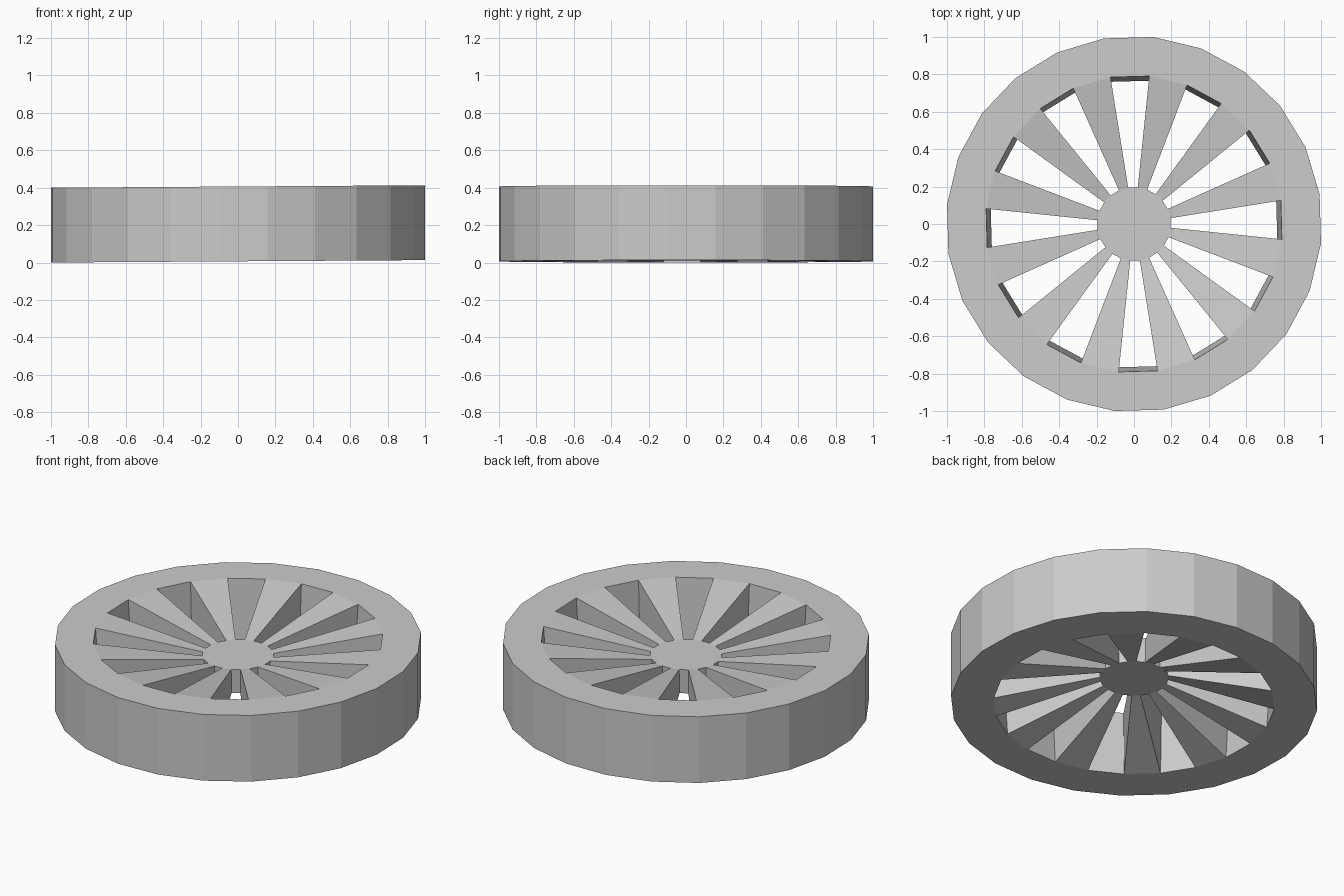
import bpy
import bmesh
from math import radians, cos, sin

if "Cube" in bpy.data.objects:
    bpy.data.objects.remove(bpy.data.objects["Cube"], do_unlink=True)

SIDES = 24
TURN = radians(1.6)      # small spin of the whole wheel
LEAN = 0.0065            # slight tilt: height gained per unit of x

grey = bpy.data.materials.new("plain grey")
grey.use_nodes = True
colour = (0.6, 0.6, 0.6, 1)
grey.diffuse_color = colour
grey.node_tree.nodes["Principled BSDF"].inputs["Base Color"].default_value = colour

bm = bmesh.new()


def ring(radius, z):
    """One ring of vertices, with a flat side centred on each slot."""
    verts = []
    for i in range(SIDES):
        a = TURN + radians(360 / SIDES) * (i - 0.5)
        x, y = radius * cos(a), radius * sin(a)
        verts.append(bm.verts.new((x, y, z + LEAN * (x + 1))))
    return verts


# Rings: tread, inner edge of the rim, hub (each top and bottom)
tread_top, tread_low = ring(1.005, 0.40), ring(1.005, 0.0)
rim_top, rim_low = ring(0.795, 0.40), ring(0.77, 0.0)
hub_top, hub_low = ring(0.197, 0.305), ring(0.187, 0.158)


def strip(a, b, i):
    """Quad joining two rings across side i."""
    j = (i + 1) % SIDES
    bm.faces.new((a[i], a[j], b[j], b[i]))


for i in range(SIDES):
    # Solid rim
    strip(tread_top, tread_low, i)
    strip(tread_top, rim_top, i)
    strip(tread_low, rim_low, i)
    if i % 2 == 0:
        # Open slot: walls of the rim and hub
        strip(rim_top, rim_low, i)
        strip(hub_top, hub_low, i)
    else:
        # Spoke thinning toward the dished hub
        strip(rim_top, hub_top, i)
        strip(rim_low, hub_low, i)
    # Flank between a slot and a spoke
    bm.faces.new((rim_top[i], hub_top[i], hub_low[i], rim_low[i]))

# Hub caps
bm.faces.new(hub_top)
bm.faces.new(hub_low)
bmesh.ops.recalc_face_normals(bm, faces=bm.faces)

mesh = bpy.data.meshes.new("spoked_wheel")
bm.to_mesh(mesh)
bm.free()
mesh.materials.append(grey)
wheel = bpy.data.objects.new("spoked_wheel", mesh)
bpy.context.collection.objects.link(wheel)
